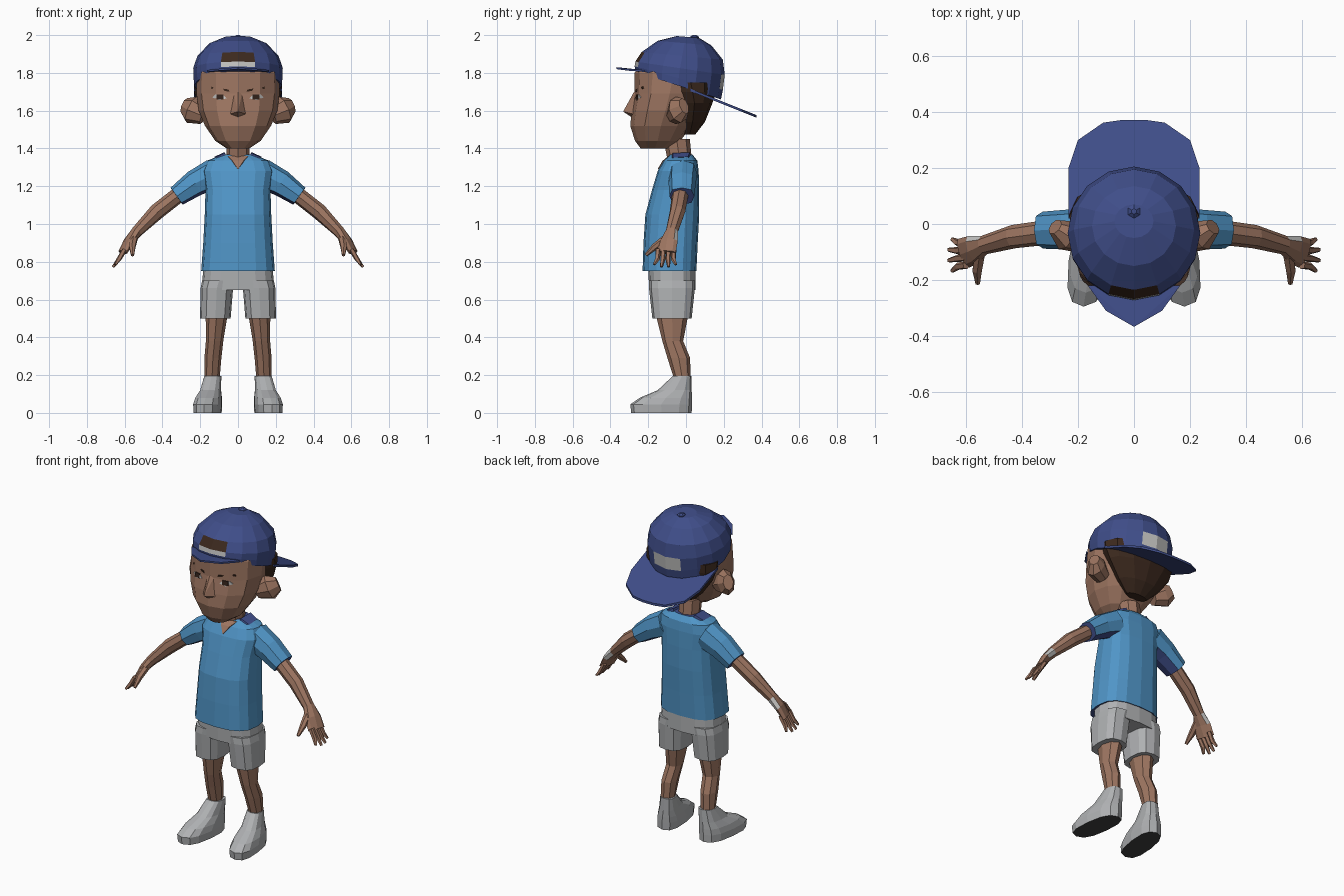
import bpy, bmesh, math
from mathutils import Vector, Matrix
from mathutils.bvhtree import BVHTree

if "Cube" in bpy.data.objects:
    bpy.data.objects.remove(bpy.data.objects["Cube"])


def material(name, *rgb):
    mat = bpy.data.materials.new(name)
    mat.use_nodes = True
    mat.diffuse_color = (*rgb, 1)
    mat.node_tree.nodes["Principled BSDF"].inputs["Base Color"].default_value = (*rgb, 1)
    return mat


SKIN = material("brown skin", .34, .18, .12)
SHIRT = material("sky blue", .08, .30, .57)
NAVY = material("navy blue", .05, .075, .25)
GREY = material("light grey", .43, .44, .45)
WHITE = material("off white", .55, .55, .54)
HAIR = material("dark brown hair", .045, .022, .013)
SOLE = material("dark rubber", .05, .05, .05)
IRIS = material("dark iris", .03, .015, .01)


def finish(name, bm, *mats):
    bmesh.ops.recalc_face_normals(bm, faces=bm.faces)
    mesh = bpy.data.meshes.new(name)
    bm.to_mesh(mesh)
    bm.free()
    for mat in mats:
        mesh.materials.append(mat)
    ob = bpy.data.objects.new(name, mesh)
    bpy.context.collection.objects.link(ob)
    return ob


def paint(ob, rule):
    for face in ob.data.polygons:
        face.material_index = rule(face.center, face.normal)


def both(ob):
    """Keep the part on the left and add its mirror image on the right."""
    twin = ob.copy()
    twin.data = ob.data.copy()
    twin.data.transform(Matrix.Scale(-1, 4, (1, 0, 0)))
    twin.data.flip_normals()
    twin.name = "right_" + ob.name
    ob.name = "left_" + ob.name
    bpy.context.collection.objects.link(twin)


def ring(centre, u, v, n, power):
    pts = []
    for i in range(n):
        a = math.tau * i / n - math.pi / 2
        c, s = (math.copysign(abs(t) ** (2 / power), t) for t in (math.cos(a), math.sin(a)))
        pts.append(centre + u * c + v * s)
    return pts


def loft(name, rings, *mats):
    bm = bmesh.new()
    loops = [[bm.verts.new(p) for p in r] for r in rings]
    n = len(loops[0])
    for low, high in zip(loops, loops[1:]):
        for i in range(n):
            j = (i + 1) % n
            bm.faces.new((low[i], low[j], high[j], high[i]))
    bm.faces.new(loops[0])
    bm.faces.new(loops[-1])
    return finish(name, bm, *mats)


def tower(name, rows, *mats, n=12, power=2.0):
    """Rows are height, front, back, half width and optional x centre."""
    rings = []
    for z, front, back, half, *cx in rows:
        centre = Vector((cx[0] if cx else 0, (front + back) / 2, z))
        rings.append(ring(centre, Vector((half, 0, 0)), Vector((0, (back - front) / 2, 0)), n, power))
    return loft(name, rings, *mats)


def limb(name, rows, *mats, n=8, power=2.0):
    """Rows are a point on the path, then horizontal and vertical radius."""
    pts = [Vector(r[:3]) for r in rows]
    rings = []
    for i, row in enumerate(rows):
        way = (pts[min(i + 1, len(pts) - 1)] - pts[max(i - 1, 0)]).normalized()
        side = way.cross(Vector((0, 0, 1))).normalized()
        rings.append(ring(pts[i], side * row[3], side.cross(way) * row[4], n, power))
    return loft(name, rings, *mats)


def hull(name, pts, mat):
    bm = bmesh.new()
    for p in pts:
        bm.verts.new(p)
    bmesh.ops.convex_hull(bm, input=bm.verts)
    for v in [v for v in bm.verts if not v.link_faces]:
        bm.verts.remove(v)
    return finish(name, bm, mat)


def slab(name, pts, mat, thick):
    return hull(name, [Vector(p) + Vector((0, 0, t)) for p in pts for t in (0, thick)], mat)


def decal(name, target, pts, mat, lift=.005):
    """Thin plate laid on the front of another part."""
    mesh = target.data
    tree = BVHTree.FromPolygons([v.co for v in mesh.vertices], [p.vertices for p in mesh.polygons])
    out = []
    for x, z in pts:
        hit = tree.ray_cast(Vector((x, -2, z)), Vector((0, 1, 0)))[0]
        if hit:
            out += [hit + Vector((0, d, 0)) for d in (-lift, .003)]
    return hull(name, out, mat)


# Head, nose, ears and neck
head = tower("head", [
    (1.4, -.24, -.09, .06), (1.44, -.27, -.03, .12), (1.52, -.295, .03, .175),
    (1.6, -.288, .07, .208), (1.69, -.272, .1, .22), (1.8, -.272, .14, .218),
    (1.9, -.2, .12, .17)], SKIN, power=2.2)
hull("nose", [(0, -.275, 1.7), (.022, -.265, 1.69), (-.022, -.265, 1.69), (0, -.333, 1.595),
              (.05, -.27, 1.58), (-.05, -.27, 1.58), (0, -.28, 1.56)], SKIN)
both(limb("ear", [(.18, -.06, 1.575, .045, .05), (.245, -.04, 1.605, .055, .075),
                  (.282, -.01, 1.625, .03, .045)], SKIN))
tower("neck", [(1.28, -.09, .03, .075), (1.35, -.1, .03, .062), (1.45, -.12, .02, .062)], SKIN, n=8)

# Eyes and brows
both(decal("eye_white", head, [(.06, 1.665), (.08, 1.685), (.12, 1.685), (.135, 1.67), (.1, 1.655)], WHITE, .004))
both(decal("iris", head, [(.077, 1.66), (.077, 1.686), (.113, 1.686), (.113, 1.66)], IRIS, .006))
both(decal("brow", head, [(.045, 1.7), (.05, 1.712), (.14, 1.727), (.145, 1.717)], HAIR))

# Hair behind the ears
tower("hair", [(1.475, -.01, .05, .07), (1.54, -.03, .1, .14), (1.64, -.05, .14, .215),
               (1.7, -.09, .16, .232), (1.75, -.12, .17, .232)], HAIR)

# Backwards cap: dome with opening and strap, brim, front flap and button
crown = []
for front, zf, back, zb, half in [
        (-.265, 1.805, .185, 1.66, .232), (-.272, 1.835, .195, 1.71, .235),
        (-.268, 1.86, .205, 1.79, .237), (-.235, 1.91, .195, 1.87, .215),
        (-.15, 1.97, .135, 1.945, .15), (-.05, 1.995, .07, 1.985, .07)]:
    a, b = Vector((0, front, zf)), Vector((0, back, zb))
    crown.append(ring((a + b) / 2, Vector((half, 0, 0)), (b - a) / 2, 16, 2))
cap = loft("cap_crown", crown, NAVY, WHITE, HAIR)


def cap_rule(c, n):
    if abs(c.x) > .06:
        return 0
    if 1.835 < c.z < 1.86 and c.y < -.2 or 1.71 < c.z < 1.79 and c.y > .15:
        return 1
    return 2 if 1.86 < c.z < 1.91 and c.y < -.2 else 0


paint(cap, cap_rule)
edge = [(.234, .02), (.234, .2), (.2, .3), (.11, .362), (.04, .372)]
slab("cap_brim", [(s * x, y, 1.7 - .4 * (y - .03)) for x, y in edge for s in (1, -1)], NAVY, .014)
slab("cap_flap", [(-.165, -.22, 1.805), (.165, -.22, 1.805), (-.1, -.31, 1.812),
                  (.1, -.31, 1.812), (0, -.367, 1.82)], NAVY, .01)
tower("cap_button", [(1.97, .02, .07, .024), (1.99, .02, .07, .024), (2, .035, .055, .01)], NAVY, n=6)

# Shirt with sleeves and open neck
shirt = tower("shirt", [
    (.75, -.23, .055, .195), (.9, -.225, .062, .184), (1.05, -.215, .07, .176),
    (1.18, -.18, .07, .172), (1.28, -.15, .067, .188), (1.335, -.12, .06, .165),
    (1.367, -.085, .035, .085)], SHIRT, NAVY, n=16, power=2.7)
paint(shirt, lambda c, n: int(n.z < -.9 or c.z > 1.36))
decal("neck_opening", shirt, [(0, 1.29), (.03, 1.335), (-.03, 1.335), (.055, 1.36), (-.055, 1.36)], SKIN, .006)
both(hull("collar_lining", [(.055, -.085, 1.34), (.06, .03, 1.345), (.068, -.07, 1.375),
                            (.072, .02, 1.38), (.125, -.07, 1.352), (.125, .01, 1.356)], NAVY))
sleeve = limb("sleeve", [(.13, -.015, 1.265, .075, .08), (.23, -.02, 1.215, .072, .07),
                         (.325, -.022, 1.147, .066, .055)], SHIRT, NAVY, power=2.6)
paint(sleeve, lambda c, n: int(n.x > .75 or n.z < -.8))
both(sleeve)

# Arms, with a pale patch on the outer wrist, and hands
arm = limb("arm", [(.27, -.025, 1.19, .045, .042), (.43, -.045, 1.065, .042, .043),
                   (.535, -.075, .96, .034, .031), (.575, -.092, .91, .052, .025),
                   (.61, -.105, .85, .055, .017)], SKIN, WHITE)
paint(arm, lambda c, n: int(.54 < c.x < .58 and n.y > .6))
both(arm)
for i, name in enumerate(["little", "ring", "middle", "index"]):
    y = -.064 - .028 * i
    reach = .012 * (i in (1, 2))
    both(limb(name + "_finger", [(.6, y, .865, .014, .014), (.63, y - .003, .815, .014, .013),
                                 (.65 + reach, y - .01 * (i - 1), .785 - reach, .008, .007)], SKIN, n=5))
both(limb("thumb", [(.55, -.1, .93, .022, .02), (.56, -.165, .88, .019, .018),
                    (.558, -.212, .835, .009, .009)], SKIN, n=6))

# Shorts
tower("shorts_waist", [(.65, -.195, .05, .193), (.77, -.2, .05, .183)], GREY, n=16, power=2.7)
both(tower("shorts_leg", [(.5, -.178, .03, .081, .12), (.66, -.196, .047, .086, .112),
                          (.7, -.196, .047, .09, .1)], GREY, power=2.7))

# Legs
both(tower("leg", [(.17, -.06, .024, .04, .138), (.29, -.098, .022, .045, .133),
                   (.38, -.125, -.015, .046, .124), (.52, -.16, .012, .058, .113)], SKIN, n=8))

# Shoes turned slightly outwards
shoe = tower("shoe", [(0, -.29, .03, .07, .152), (.045, -.295, .032, .073, .152), (.08, -.245, .032, .068, .15),
                      (.12, -.15, .03, .055, .145), (.195, -.07, .028, .045, .138)], GREY, SOLE, power=2.6)
for v in shoe.data.vertices:
    v.co.x -= .12 * (v.co.y + .06)
paint(shoe, lambda c, n: int(n.z < -.8))
both(shoe)
